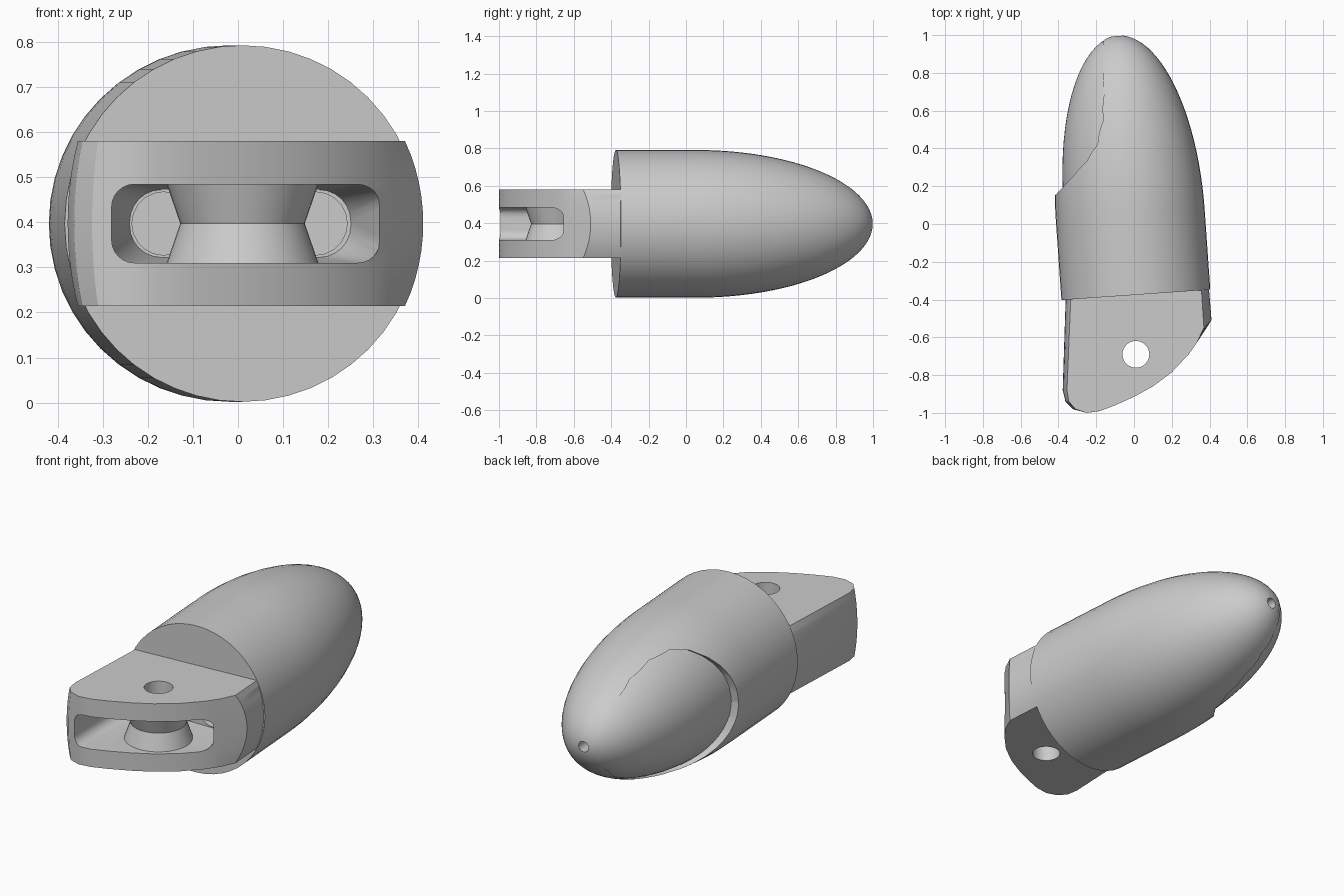
import bpy, bmesh
from math import sin, cos, pi, sqrt, atan2
from mathutils import Matrix, Vector

cube = bpy.data.objects.get("Cube")
if cube:
    bpy.data.objects.remove(cube)

MID = 0.397      # height of the long axis
R = 0.395        # body radius
DOME = 0.95      # dome length
SEG = 48
TILT = atan2(0.07, 1)

grey = bpy.data.materials.new("light grey")
grey.use_nodes = True
COLOR = (0.6, 0.6, 0.6, 1)
grey.diffuse_color = COLOR
grey.node_tree.nodes["Principled BSDF"].inputs["Base Color"].default_value = COLOR


def finish(name, bm):
    bmesh.ops.recalc_face_normals(bm, faces=bm.faces)
    mesh = bpy.data.meshes.new(name)
    bm.to_mesh(mesh)
    bm.free()
    mesh.materials.append(grey)
    obj = bpy.data.objects.new(name, mesh)
    bpy.context.collection.objects.link(obj)
    return obj


def loft(name, rings):
    """Closed solid through rings of equal point count."""
    bm = bmesh.new()
    loops = [[bm.verts.new(p) for p in ring] for ring in rings]
    n = len(loops[0])
    for a, b in zip(loops, loops[1:]):
        for i in range(n):
            j = (i + 1) % n
            bm.faces.new((a[i], a[j], b[j], b[i]))
    bm.faces.new(loops[0])
    bm.faces.new(loops[-1])
    return finish(name, bm)


def turned(name, profile, origin, axis, seg=SEG):
    """Solid of revolution from (distance, radius) pairs along an axis."""
    q = Vector(axis).to_track_quat('Z', 'Y')
    rings = [[Vector(origin) + q @ Vector((r * cos(2 * pi * i / seg), r * sin(2 * pi * i / seg), d))
              for i in range(seg)] for d, r in profile]
    return loft(name, rings)


def combine(target, tool, operation):
    mod = target.modifiers.new("cut", 'BOOLEAN')
    mod.operation = operation
    mod.solver = 'EXACT'
    mod.object = tool
    bpy.ops.object.select_all(action='DESELECT')
    bpy.context.view_layer.objects.active = target
    target.select_set(True)
    bpy.ops.object.modifier_apply(modifier=mod.name)
    bpy.data.objects.remove(tool)


def rounded_slot(x0, x1, half, r, y):
    """Rounded rectangle in the x-z plane."""
    pts = []
    for k, (sx, sz) in enumerate([(1, 1), (-1, 1), (-1, -1), (1, -1)]):
        cx = x1 - r if sx > 0 else x0 + r
        for s in range(7):
            a = (k + s / 6) * pi / 2
            pts.append((cx + r * cos(a), y, MID + sz * (half - r) + r * sin(a)))
    return pts


# Bullet-shaped body: short cylinder with a long elliptical nose
axis = Vector((-sin(TILT), cos(TILT), 0))
nose_base = Vector((-0.02, 0.05, MID))
profile = [(-0.426, R)]
for i in range(25):
    t = i / 24.15 * pi / 2
    profile.append((DOME * sin(t), R * cos(t)))
body = turned("fingertip_body", profile, nose_base, axis)

# Hinge tang: plan outline, with the sides bulging like the cylinder
outline = [  # x, y, side bulge
    (-0.30, -0.30, 0), (-0.335, -0.40, -0.6), (-0.355, -0.88, -0.5), (-0.345, -0.94, -0.4),
    (-0.31, -0.98, -0.3), (-0.25, -1.0, 0), (-0.18, -0.99, 0), (-0.10, -0.96, 0),
    (0.0, -0.915, 0), (0.10, -0.86, 0), (0.20, -0.785, 0), (0.29, -0.69, 0),
    (0.335, -0.625, 0), (0.37, -0.55, 0.9), (0.357, -0.35, 0.9), (0.33, -0.30, 0)]
half_tang = 0.183
rings = []
for k in range(13):
    dz = half_tang * (k / 6 - 1)
    bulge = sqrt(R * R - dz * dz) - sqrt(R * R - half_tang ** 2)
    rings.append([(x + s * bulge, y + max(s, 0) * bulge * (y < -0.5), MID + dz) for x, y, s in outline])
combine(body, loft("tang", rings), 'UNION')

# Slot through the tang, narrowing into two cord channels
slot = loft("slot", [rounded_slot(-0.28, 0.315, 0.087, 0.05, -1.05),
                     rounded_slot(-0.28, 0.315, 0.087, 0.05, -0.66),
                     rounded_slot(-0.24, 0.25, 0.075, 0.07, -0.47)])
combine(body, slot, 'DIFFERENCE')
for x in (-0.165, 0.172):
    channel = turned("channel", [(0, 0.07), (0.4, 0.07)], (x, -0.5, MID), (0, 1, 0), 20)
    combine(body, channel, 'DIFFERENCE')

# Waisted spool in the slot, with the pin hole
pin = (0.01, -0.69, MID)
spool = turned("spool", [(-0.1, 0.172), (-0.087, 0.168), (0, 0.138), (0.087, 0.168), (0.1, 0.172)],
               pin, (0, 0, 1), 40)
combine(body, spool, 'UNION')
combine(body, turned("pin_hole", [(-0.3, 0.071), (0.3, 0.071)], pin, (0, 0, 1), 32), 'DIFFERENCE')

# Cord hole at the tip
combine(body, turned("tip_hole", [(0.7, 0.028), (1.1, 0.028)], nose_base, axis, 20), 'DIFFERENCE')

# Recessed grip pad: egg-shaped prism less a second, more tilted dome
half = [(0.15, 0.0), (0.158, 0.08), (0.18, 0.15), (0.215, 0.21), (0.26, 0.26), (0.33, 0.31),
        (0.42, 0.33), (0.55, 0.315), (0.70, 0.27), (0.84, 0.20), (0.94, 0.11), (0.985, 0.0)]
egg = half + [(y, -h) for y, h in half[-2:0:-1]]
pad = loft("pad", [[(x, y, MID + h) for y, h in egg] for x in (-0.6, -0.085)])
bm = bmesh.new()
bmesh.ops.create_uvsphere(bm, u_segments=64, v_segments=40, radius=1)
bmesh.ops.transform(bm, verts=bm.verts, matrix=Matrix.Translation((0.03, 0.05, MID))
                    @ Matrix.Rotation(atan2(0.117, DOME), 4, 'Z')
                    @ Matrix.Diagonal((R, DOME + 0.006, R, 1)) @ Matrix.Rotation(pi / 2, 4, 'X'))
combine(pad, finish("pad_dome", bm), 'DIFFERENCE')
combine(body, pad, 'DIFFERENCE')

bpy.ops.object.select_all(action='DESELECT')
body.select_set(True)
bpy.context.view_layer.objects.active = body
bpy.ops.object.shade_smooth_by_angle(angle=0.5)
